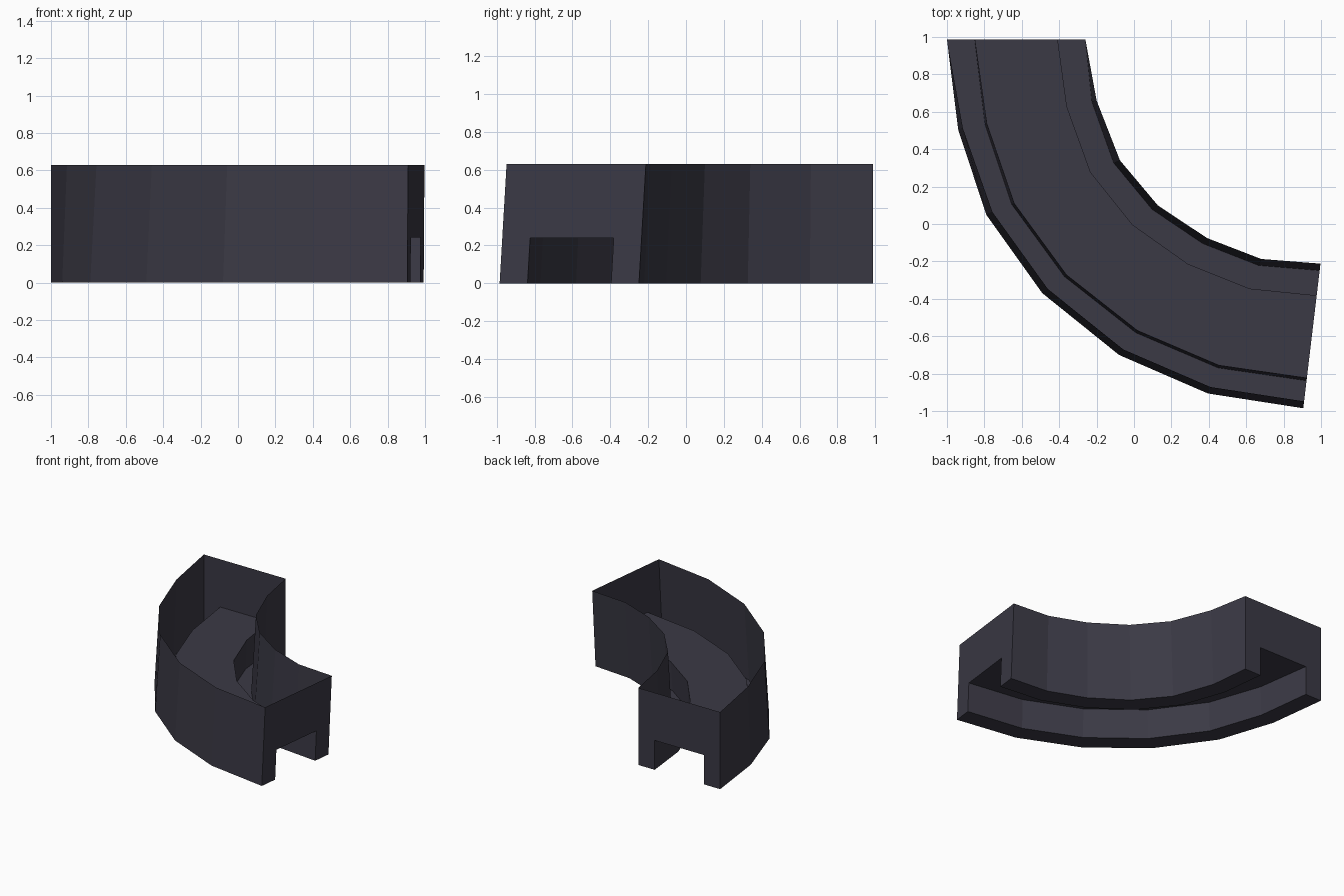
import bpy, bmesh
from mathutils import Vector

if "Cube" in bpy.data.objects:
    bpy.data.objects.remove(bpy.data.objects["Cube"])

HEIGHT, CHANNEL = 0.63, 0.24

mat = bpy.data.materials.new("dark slate")
mat.diffuse_color = (0.043, 0.041, 0.059, 1)
mat.use_nodes = True
mat.node_tree.nodes["Principled BSDF"].inputs["Base Color"].default_value = mat.diffuse_color

# Plan of the bend: outer foot edge and inner rim edge at seven stations
outer = [(-1, .987), (-.94, .505), (-.79, .05), (-.49, -.37),
         (-.08, -.70), (.395, -.906), (.905, -.985)]
inner = [(-.26, .987), (-.20, .66), (-.075, .34), (.127, .10),
         (.39, -.075), (.68, -.187), (.997, -.212)]
# Inward lean of the walls, measured at the rim
lean = [0, .026, .036, .037, .037, .037, .037]


def section(o, i, shift):
    """Open-topped box section with a channel cut in its underside."""
    o, i = Vector(o), Vector(i)
    d = (i - o).normalized()
    width = (i - o).length - shift
    profile = [(0, HEIGHT), (0, 0), (.2, 0), (.2, CHANNEL),
               (.8, CHANNEL), (.8, 0), (1, 0), (1, HEIGHT)]
    pts = []
    for t, z in profile:
        p = o + d * (t * width + shift * z / HEIGHT)
        pts.append((p.x, p.y, z))
    return pts


bm = bmesh.new()
rings = [[bm.verts.new(p) for p in section(*s)] for s in zip(outer, inner, lean)]

# Walls, feet and channel
for a, b in zip(rings, rings[1:]):
    for k in range(7):
        bm.faces.new((a[k], a[k + 1], b[k + 1], b[k]))

# Notched end plates
bm.faces.new(rings[0][::-1])
bm.faces.new(rings[-1])

mesh = bpy.data.meshes.new("curved_trough")
bm.to_mesh(mesh)
bm.free()
mesh.materials.append(mat)
bpy.context.collection.objects.link(bpy.data.objects.new("curved_trough", mesh))
